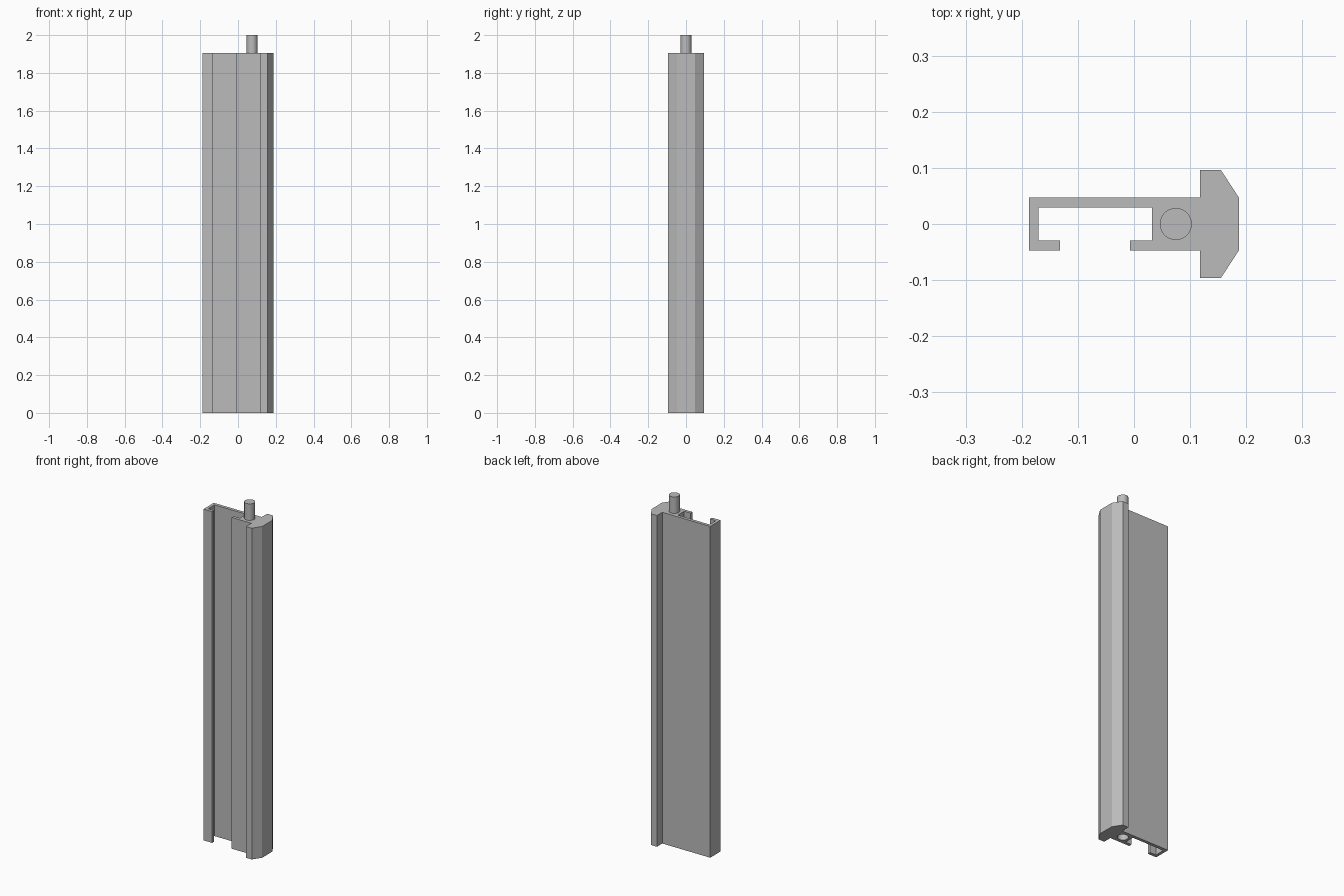
import bpy
import bmesh

cube = bpy.data.objects.get("Cube")
if cube:
    bpy.data.objects.remove(cube, do_unlink=True)

HEIGHT = 1.905
PIN_X, PIN_R = 0.0745, 0.0285
SOCKET_DEPTH = 0.095

grey = bpy.data.materials.new("plain grey")
grey.use_nodes = True
colour = (0.5, 0.5, 0.5, 1)
grey.diffuse_color = colour
grey.node_tree.nodes["Principled BSDF"].inputs["Base Color"].default_value = colour


def extrude_profile(name, points, height):
    """Extrude a closed plan outline upward from the ground."""
    bm = bmesh.new()
    base = bm.faces.new([bm.verts.new((x, y, 0)) for x, y in points])
    top = bmesh.ops.extrude_face_region(bm, geom=[base])["geom"]
    verts = [g for g in top if isinstance(g, bmesh.types.BMVert)]
    bmesh.ops.translate(bm, verts=verts, vec=(0, 0, height))
    bmesh.ops.recalc_face_normals(bm, faces=bm.faces)
    mesh = bpy.data.meshes.new(name)
    bm.to_mesh(mesh)
    bm.free()
    obj = bpy.data.objects.new(name, mesh)
    bpy.context.collection.objects.link(obj)
    mesh.materials.append(grey)
    return obj


def cylinder(name, z0, z1):
    bpy.ops.mesh.primitive_cylinder_add(
        vertices=32, radius=PIN_R, depth=z1 - z0, location=(PIN_X, 0, (z0 + z1) / 2))
    obj = bpy.context.object
    obj.name = name
    obj.data.materials.append(grey)
    return obj


def smooth(obj):
    bpy.ops.object.select_all(action="DESELECT")
    obj.select_set(True)
    bpy.context.view_layer.objects.active = obj
    bpy.ops.object.shade_smooth_by_angle()


# Channel rail with lipped slot and chamfered head
rail = extrude_profile("channel_rail", [
    (-0.187, 0.047), (-0.187, -0.047), (-0.132, -0.047), (-0.132, -0.029),
    (-0.17, -0.029), (-0.17, 0.029), (0.032, 0.029), (0.032, -0.029),
    (-0.007, -0.029), (-0.007, -0.047), (0.118, -0.047), (0.118, -0.096),
    (0.155, -0.096), (0.187, -0.047), (0.187, 0.047), (0.155, 0.096),
    (0.118, 0.096), (0.118, 0.047)], HEIGHT)

# Round socket in the underside
cutter = cylinder("socket_cutter", -0.05, SOCKET_DEPTH)
cut = rail.modifiers.new("socket", "BOOLEAN")
cut.operation = "DIFFERENCE"
cut.solver = "EXACT"
cut.object = cutter
bpy.context.view_layer.objects.active = rail
bpy.ops.object.modifier_apply(modifier=cut.name)
bpy.data.objects.remove(cutter, do_unlink=True)
smooth(rail)

# Joining pin on top
smooth(cylinder("joining_pin", HEIGHT, 2))
